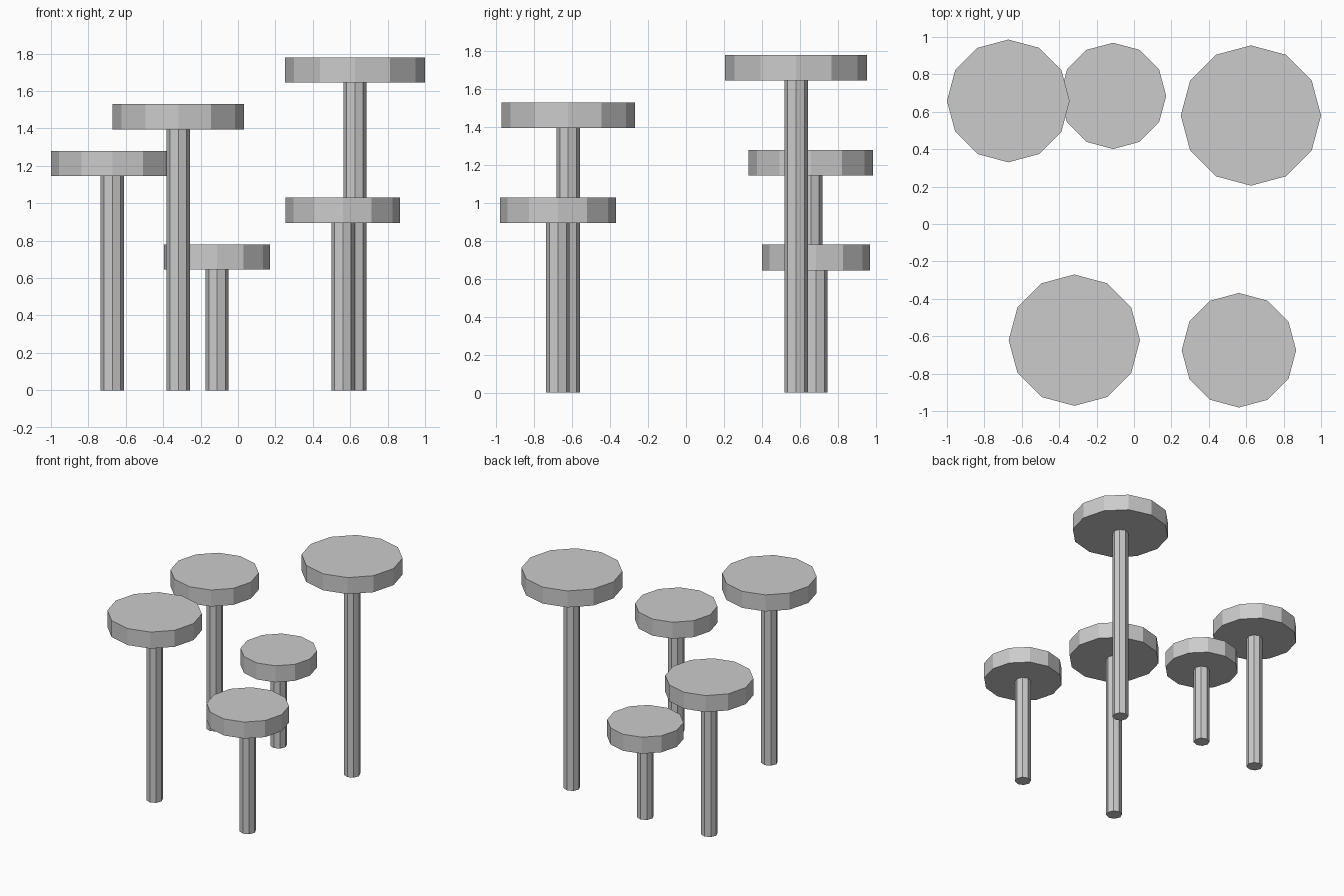
import bpy

if "Cube" in bpy.data.objects:
    bpy.data.objects.remove(bpy.data.objects["Cube"])

CAP_THICKNESS = 0.135
STEM_RADIUS = 0.062


def prism(name, sides, radius, x, y, z0, z1):
    # Flat-sided upright cylinder with a corner on +x
    bpy.ops.mesh.primitive_cylinder_add(
        vertices=sides, radius=radius, depth=z1 - z0,
        location=(x, y, (z0 + z1) / 2))
    bpy.context.object.name = name


# Platforms: name, x, y, cap radius, top height
platforms = [
    ("back_left", -0.672, 0.658, 0.328, 1.28),
    ("back_middle", -0.112, 0.685, 0.284, 0.78),
    ("back_right", 0.625, 0.58, 0.375, 1.78),
    ("front_left", -0.319, -0.621, 0.351, 1.53),
    ("front_right", 0.561, -0.675, 0.306, 1.03),
]

for name, x, y, radius, top in platforms:
    underside = top - CAP_THICKNESS
    # Round cap
    prism(name + "_cap", 12, radius, x, y, underside, top)
    # Thin stem down to the floor
    prism(name + "_stem", 8, STEM_RADIUS, x, y, 0, underside)
